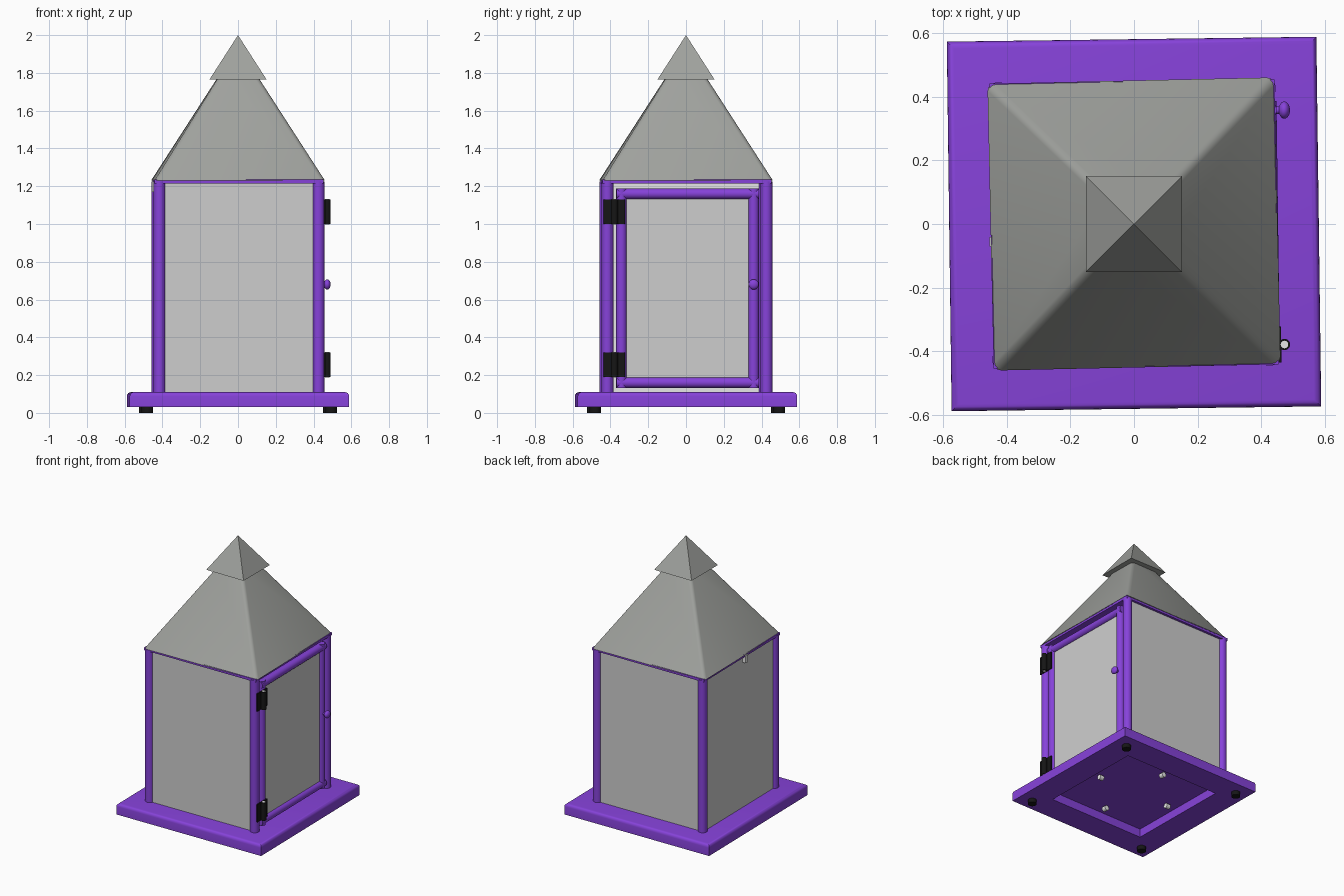
import bpy, bmesh, math
from mathutils import Matrix, Vector

if "Cube" in bpy.data.objects:
    bpy.data.objects.remove(bpy.data.objects["Cube"])

def material(name, rgb):
    m = bpy.data.materials.new(name)
    m.diffuse_color = (*rgb, 1)
    m.use_nodes = True
    m.node_tree.nodes["Principled BSDF"].inputs["Base Color"].default_value = m.diffuse_color
    return m

PURPLE = material("purple paint", (0.24, 0.055, 0.70))
GLASS = material("pale glass", (0.62, 0.62, 0.62))
ROOF = material("grey metal", (0.35, 0.36, 0.34))
BLACK = material("black iron", (0.008, 0.008, 0.008))
WHITE = material("white metal", (0.85, 0.85, 0.85))
TWIST = Matrix.Rotation(math.radians(0.75), 4, 'Z')   # lantern sits slightly turned

def finish(bm, name, mat, smooth=False, turn=TWIST):
    bmesh.ops.recalc_face_normals(bm, faces=bm.faces)
    bm.transform(turn)
    me = bpy.data.meshes.new(name)
    bm.to_mesh(me)
    bm.free()
    ob = bpy.data.objects.new(name, me)
    bpy.context.collection.objects.link(ob)
    me.materials.append(mat)
    if smooth:
        bpy.ops.object.select_all(action='DESELECT')
        ob.select_set(True)
        bpy.context.view_layer.objects.active = ob
        bpy.ops.object.shade_smooth_by_angle(angle=math.radians(35))
    return ob

def box(name, lo, hi, mat):
    bm = bmesh.new()
    lo, hi = Vector(lo), Vector(hi)
    bmesh.ops.create_cube(bm, size=1, matrix=Matrix.Translation((lo + hi) / 2) @ Matrix.Diagonal((*(hi - lo), 1)))
    return finish(bm, name, mat)

def rod(name, a, b, r, mat, seg=24):
    a, b = Vector(a), Vector(b)
    bm = bmesh.new()
    rot = (b - a).to_track_quat('Z', 'Y').to_matrix().to_4x4()
    bmesh.ops.create_cone(bm, cap_ends=True, segments=seg, radius1=r, radius2=r, depth=(b - a).length,
                          matrix=Matrix.Translation((a + b) / 2) @ rot)
    return finish(bm, name, mat, True)

def frustum(name, h0, z0, h1, z1, mat, turn, bevel=0):
    bm = bmesh.new()
    k = math.sqrt(2)
    bmesh.ops.create_cone(bm, cap_ends=True, segments=4, radius1=h0 * k, radius2=h1 * k, depth=z1 - z0,
                          matrix=Matrix.Translation((0, 0, (z0 + z1) / 2)) @ Matrix.Rotation(math.pi / 4, 4, 'Z'))
    if bevel:
        hips = [e for e in bm.edges if abs(e.verts[0].co.z - e.verts[1].co.z) > 0.1]
        bmesh.ops.bevel(bm, geom=hips, offset=bevel, segments=3, profile=0.5, affect='EDGES')
    return finish(bm, name, mat, bool(bevel), turn)

# base: rounded upper edge, square recess underneath
bm = bmesh.new()
bmesh.ops.create_cube(bm, size=1, matrix=Matrix.Translation((0, 0, 0.07)) @ Matrix.Diagonal((1.162, 1.162, 0.08, 1)))
top = [e for e in bm.edges if all(v.co.z > 0.1 for v in e.verts)]
bmesh.ops.bevel(bm, geom=top, offset=0.022, segments=4, profile=0.5, affect='EDGES')
under = min(bm.faces, key=lambda f: f.calc_center_median().z)
bmesh.ops.inset_region(bm, faces=[under], thickness=0.271)
hole = bmesh.ops.extrude_face_region(bm, geom=[under])
bmesh.ops.translate(bm, verts=[g for g in hole['geom'] if isinstance(g, bmesh.types.BMVert)], vec=(0, 0, 0.062))
bmesh.ops.delete(bm, geom=[under], context='FACES')
finish(bm, "base", PURPLE, True)

# feet and corner posts
for sx in (-1, 1):
    for sy in (-1, 1):
        rod("foot", (sx * 0.487, sy * 0.487, 0), (sx * 0.487, sy * 0.487, 0.035), 0.03, BLACK)
        rod("corner_post", (sx * 0.421, sy * 0.421, 0.1), (sx * 0.421, sy * 0.421, 1.225), 0.031, PURPLE)

# small screws on the recess walls
for x, y in ((1, 0), (-1, 0), (0, 1), (0, -1)):
    rod("base_screw", (x * 0.312, y * 0.312, 0.065), (x * 0.28, y * 0.28, 0.065), 0.018, WHITE, 16)

# ceiling plate under the roof, glass panels on three sides
box("ceiling_plate", (-0.448, -0.448, 1.215), (0.448, 0.448, 1.235), PURPLE)
for s, n in ((-1, "front_glass"), (1, "back_glass")):
    box(n, (-0.41, s * 0.425 - 0.006, 0.1), (0.41, s * 0.425 + 0.006, 1.218), GLASS)
box("left_glass", (-0.431, -0.41, 0.1), (-0.419, 0.41, 1.218), GLASS)
box("left_glass_lining", (-0.418, -0.41, 0.11), (-0.414, 0.41, 1.215), WHITE)
box("left_clip", (-0.455, -0.065, 1.17), (-0.43, -0.035, 1.225), WHITE)

# door: rounded frame and glass
DX, Y0, Y1, Z0, Z1, R = 0.425, -0.347, 0.353, 0.16, 1.16, 0.028
for y in (Y0, Y1):
    rod("door_stile", (DX, y, Z0 - R), (DX, y, Z1 + R), R, PURPLE)
for z in (Z0, Z1):
    rod("door_rail", (DX, Y0 - R, z), (DX, Y1 + R, z), R, PURPLE)
box("door_glass", (DX - 0.006, Y0, Z0), (DX + 0.006, Y1, Z1), GLASS)

# door knob: neck and flattened ball
rod("knob_neck", (0.44, 0.352, 0.68), (0.48, 0.352, 0.68), 0.012, PURPLE)
bm = bmesh.new()
bmesh.ops.create_uvsphere(bm, u_segments=24, v_segments=14, radius=1,
                          matrix=Matrix.Translation((0.477, 0.352, 0.68)) @ Matrix.Diagonal((0.018, 0.027, 0.027, 1)))
finish(bm, "door_knob", PURPLE, True)

# hinges: two leaves, knuckle and pin
for z in (0.19, 1.0):
    box("hinge_post_leaf", (0.45, -0.442, z), (0.458, -0.385, z + 0.13), BLACK)
    box("hinge_door_leaf", (0.45, -0.385, z), (0.458, -0.328, z + 0.13), BLACK)
    rod("hinge_knuckle", (0.468, -0.385, z), (0.468, -0.385, z + 0.13), 0.018, BLACK)
    rod("hinge_pin", (0.468, -0.385, z - 0.002), (0.468, -0.385, z + 0.132), 0.012, WHITE, 16)

# roof with softened hips, and sharp cap
frustum("roof", 0.451, 1.23, 0.097, 1.79, ROOF, Matrix.Rotation(math.radians(1.25), 4, 'Z'), 0.02)
frustum("roof_cap", 0.151, 1.765, 0.0, 2.0, ROOF, Matrix.Identity(4))
